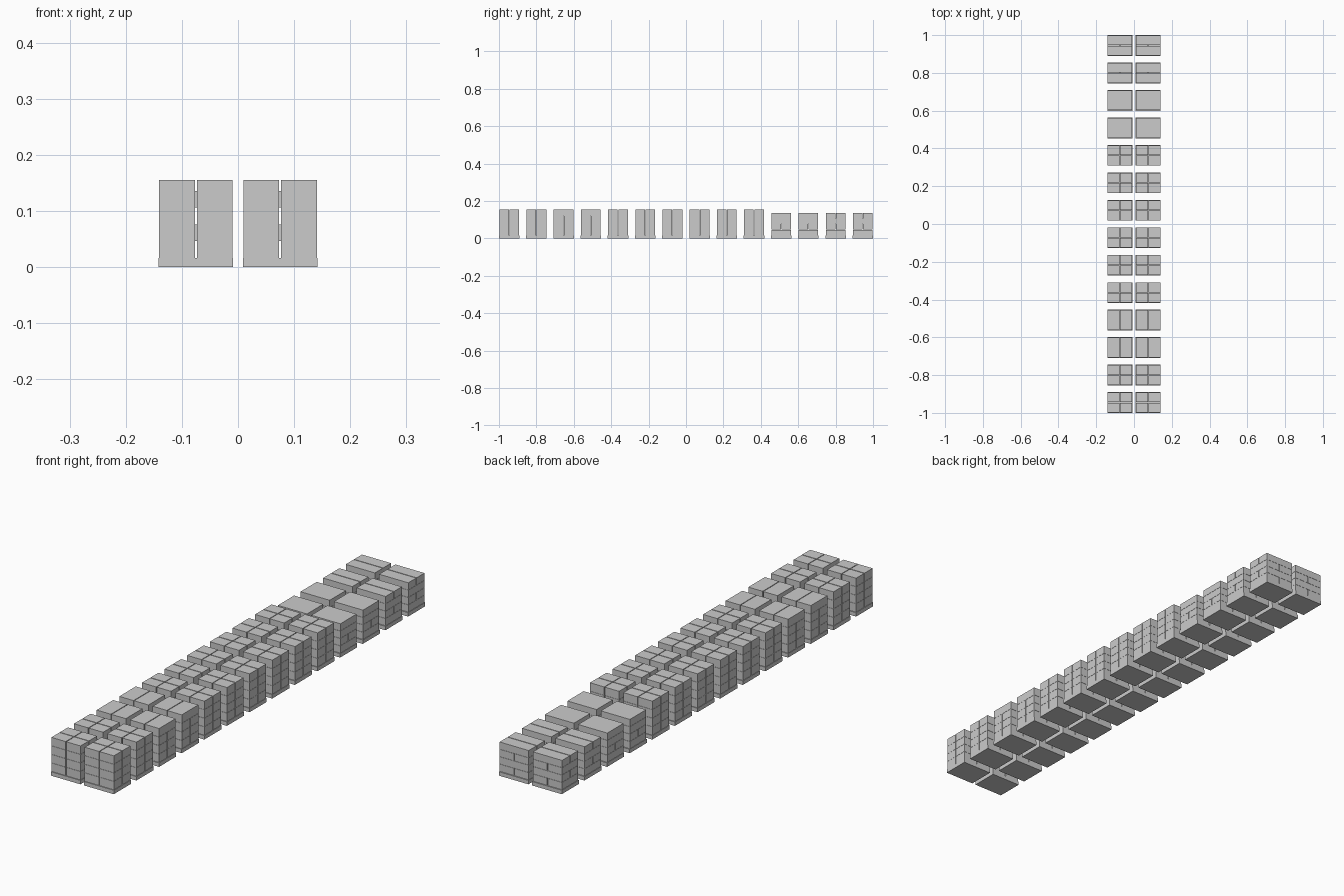
import bpy, bmesh

if "Cube" in bpy.data.objects:
    bpy.data.objects.remove(bpy.data.objects["Cube"])

grey = bpy.data.materials.new("light grey")
grey.diffuse_color = (0.6, 0.6, 0.6, 1)
grey.use_nodes = True
grey.node_tree.nodes["Principled BSDF"].inputs["Base Color"].default_value = grey.diffuse_color

W, D, BASE, GAP = 0.133, 0.108, 0.016, 0.003
PITCH = (2 - 0.11) / 13


def box(bm, x0, x1, y0, y1, z0, z1):
    ret = bmesh.ops.create_cube(bm, size=1)
    for v in ret["verts"]:
        v.co = (x1 if v.co.x > 0 else x0,
                y1 if v.co.y > 0 else y0,
                z1 if v.co.z > 0 else z0)


def finish(bm, name, loc):
    mesh = bpy.data.meshes.new(name)
    bm.to_mesh(mesh)
    bm.free()
    mesh.materials.append(grey)
    ob = bpy.data.objects.new(name, mesh)
    ob.location = loc
    bpy.context.collection.objects.link(ob)


def layer(bm, nx, ny, z0, z1, w, d):
    # one layer of nx by ny cartons separated by narrow gaps
    sx, sy = (w - GAP * (nx - 1)) / nx, (d - GAP * (ny - 1)) / ny
    for i in range(nx):
        for j in range(ny):
            x, y = -w / 2 + i * (sx + GAP), -d / 2 + j * (sy + GAP)
            box(bm, x, x + sx, y, y + sy, z0, z1)


for row in range(14):
    y = -1 + 0.055 + row * PITCH
    for side in (-1, 1):
        loc = (side * 0.075, y, 0)

        # flat pallet
        bm = bmesh.new()
        box(bm, -W / 2, W / 2, -0.055, 0.055, 0, BASE)
        finish(bm, "pallet", loc)

        # carton stack: grid stacks in front, interlocked stacks at the back
        bm = bmesh.new()
        low = row >= 10
        top = 0.136 if low else 0.155
        h = (top - BASE) / 4
        for k in range(4):
            if not low:
                n = (2, 1) if row in (2, 3) and k == 3 else (2, 2)
            elif k == 3 and row in (10, 11):
                n = (1, 1)
            else:
                n = (1, 2) if k % 2 else (2, 1)
            z = BASE + k * h
            layer(bm, *n, z + 0.0008, z + h, W - 0.002,
                  D - (0.004 if low else 0.002))
        finish(bm, "carton_stack", loc)
